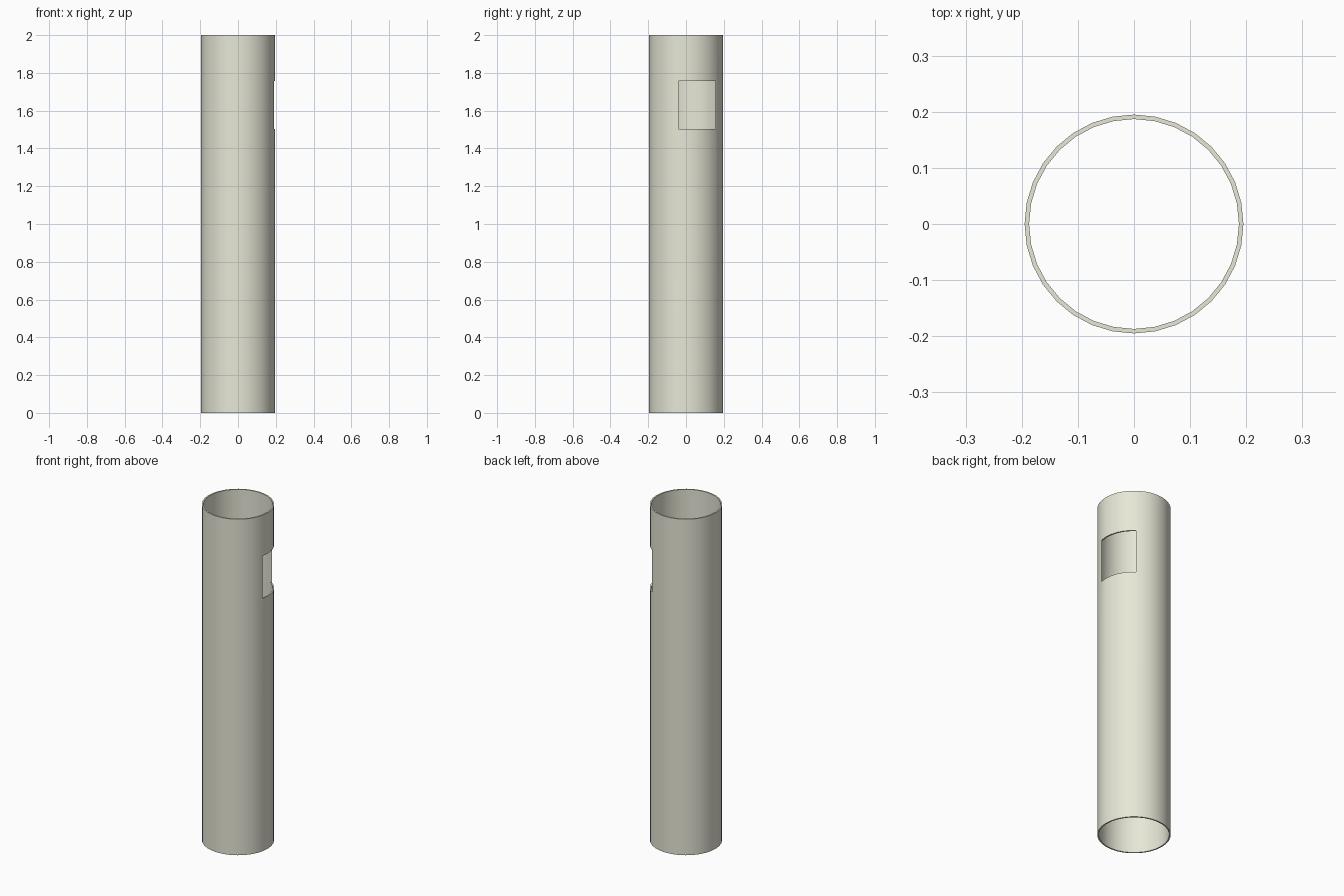
import bpy, bmesh, math

if "Cube" in bpy.data.objects:
    bpy.data.objects.remove(bpy.data.objects["Cube"])

SIDES, R_OUT, R_IN, H = 32, 0.195, 0.187, 2.0


def ring(bm, r, z):
    return [bm.verts.new((r * math.cos(2 * math.pi * i / SIDES),
                          r * math.sin(2 * math.pi * i / SIDES), z)) for i in range(SIDES)]


# Hollow open-ended tube: the wall section swept round the z axis
bm = bmesh.new()
rings = [ring(bm, r, z) for r, z in ((R_OUT, 0), (R_OUT, H), (R_IN, H), (R_IN, 0))]
for k in range(4):
    a, b = rings[k], rings[(k + 1) % 4]
    for i in range(SIDES):
        j = (i + 1) % SIDES
        bm.faces.new((a[i], a[j], b[j], b[i]))
bmesh.ops.recalc_face_normals(bm, faces=bm.faces)
mesh = bpy.data.meshes.new("tube")
bm.to_mesh(mesh)
bm.free()
tube = bpy.data.objects.new("tube", mesh)
bpy.context.collection.objects.link(tube)

# Rectangular window through the +x wall only
bpy.ops.mesh.primitive_cube_add(size=1, location=(0.2, 0.0575, 1.63))
cutter = bpy.context.object
cutter.name = "window_cutter"
cutter.scale = (0.24, 0.197, 0.254)
cutter.hide_render = True
cutter.hide_set(True)

cut = tube.modifiers.new("window", 'BOOLEAN')
cut.operation = 'DIFFERENCE'
cut.object = cutter
cut.solver = 'EXACT'

# Apply the cut so smoothing follows the final edges
bpy.context.view_layer.objects.active = tube
tube.select_set(True)
bpy.ops.object.modifier_apply(modifier=cut.name)
bpy.data.objects.remove(cutter)
bpy.ops.object.shade_smooth_by_angle(angle=math.radians(30))

# Pale ivory finish
mat = bpy.data.materials.new("ivory")
mat.diffuse_color = (0.80, 0.80, 0.68, 1)
mat.use_nodes = True
mat.node_tree.nodes["Principled BSDF"].inputs["Base Color"].default_value = mat.diffuse_color
tube.data.materials.append(mat)
